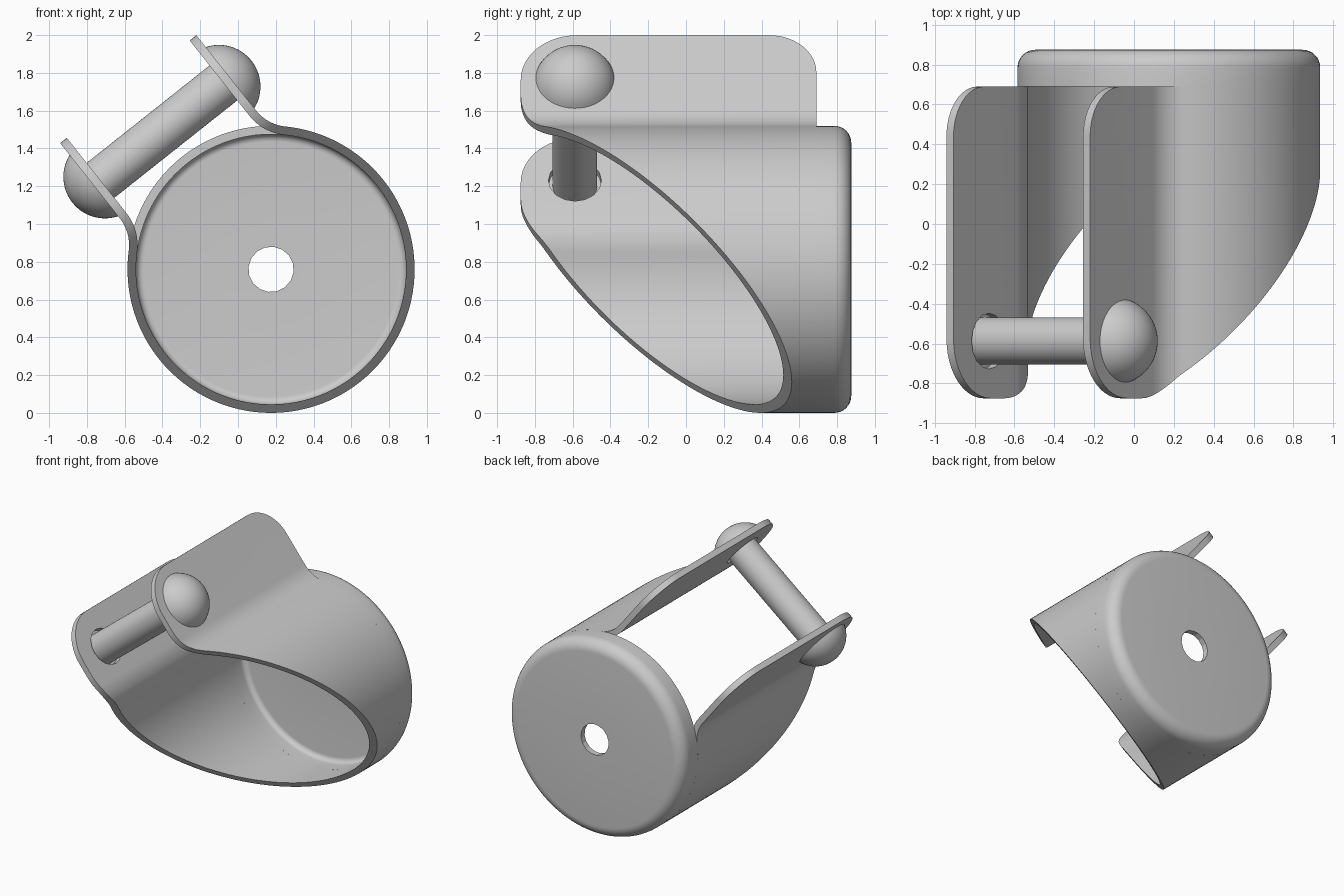
import bpy, bmesh, math
from mathutils import Vector, Matrix

if "Cube" in bpy.data.objects:
    bpy.data.objects.remove(bpy.data.objects["Cube"])

# Main sizes; parts are built upright with the ring axis along y, then tilted
T = 0.045                # sheet thickness
R = 0.7375               # ring mid radius
FLANGE_X = 0.4375        # flange mid distance from the symmetry plane
TOP = 1.217              # flange tip height above the ring axis
BEND = 0.25              # bend radius between flange and ring
RING_Y, FRONT_Y, BACK_Y = 0.69, -0.875, 0.875
PIN_Y, PIN_Z = -0.588, 0.93
PLACE = Matrix.Translation((0.175, 0, 0.76)) @ Matrix.Rotation(math.radians(-38.4), 4, 'Y')

steel = bpy.data.materials.new("plain_grey")
steel.use_nodes = True
steel.diffuse_color = (0.6, 0.6, 0.6, 1)
steel.node_tree.nodes["Principled BSDF"].inputs["Base Color"].default_value = (0.6, 0.6, 0.6, 1)


def make(name, bm):
    bmesh.ops.remove_doubles(bm, verts=bm.verts, dist=1e-5)
    bmesh.ops.recalc_face_normals(bm, faces=bm.faces)
    mesh = bpy.data.meshes.new(name)
    bm.to_mesh(mesh)
    bm.free()
    mesh.materials.append(steel)
    obj = bpy.data.objects.new(name, mesh)
    bpy.context.collection.objects.link(obj)
    obj.matrix_world = PLACE
    return obj


def activate(obj):
    bpy.ops.object.select_all(action='DESELECT')
    obj.select_set(True)
    bpy.context.view_layer.objects.active = obj


def boolean(obj, cutter, operation):
    mod = obj.modifiers.new("cut", 'BOOLEAN')
    mod.operation, mod.object, mod.solver = operation, cutter, 'EXACT'
    activate(obj)
    bpy.ops.object.modifier_apply(modifier=mod.name)
    bpy.data.objects.remove(cutter)


def smooth(obj):
    activate(obj)
    bpy.ops.object.shade_smooth_by_angle(angle=math.radians(30))


def rounded(corners, steps=12):
    """Closed 2D outline from (x, y, fillet radius) corners."""
    pts = []
    for i, (x, y, r) in enumerate(corners):
        p = Vector((x, y))
        if r == 0:
            pts.append(p)
            continue
        a = (Vector(corners[i - 1][:2]) - p).normalized()
        b = (Vector(corners[(i + 1) % len(corners)][:2]) - p).normalized()
        half = a.angle(b) / 2
        centre = p + (a + b).normalized() * r / math.sin(half)
        start = p + a * r / math.tan(half) - centre
        end = p + b * r / math.tan(half) - centre
        sweep = start.angle(end)
        for k in range(steps + 1):
            t = k / steps
            pts.append(centre + (start * math.sin((1 - t) * sweep)
                                 + end * math.sin(t * sweep)) / math.sin(sweep))
    return pts


def revolve(profile, segments, closed):
    """Turn a (radius, y) profile about the y axis."""
    bm = bmesh.new()
    rings = []
    for k in range(segments):
        a = math.tau * k / segments
        rings.append([bm.verts.new((r * math.sin(a), y, r * math.cos(a))) for r, y in profile])
    for k in range(segments):
        p, q = rings[k - 1], rings[k]
        for i in range(0 if closed else 1, len(profile)):
            bm.faces.new((p[i - 1], p[i], q[i], q[i - 1]))
    return bm


def cylinder(name, radius, length, segments, matrix):
    bm = bmesh.new()
    bmesh.ops.create_cone(bm, cap_ends=True, segments=segments, radius1=radius,
                          radius2=radius, depth=length, matrix=matrix)
    return make(name, bm)


def extrude(bm, offset):
    grown = bmesh.ops.extrude_face_region(bm, geom=bm.faces[:])
    bmesh.ops.translate(bm, vec=offset,
                        verts=[v for v in grown["geom"] if isinstance(v, bmesh.types.BMVert)])


def band_side(s):
    """Open band section at offset s from the mid line, from tip to tip."""
    alpha = math.asin((FLANGE_X + BEND) / (R + BEND))
    cx, cz = FLANGE_X + BEND, (R + BEND) * math.cos(alpha)
    half = [(FLANGE_X + s, TOP + 0.1)]
    for k in range(13):
        a = math.pi + (math.pi / 2 - alpha) * k / 12
        half.append((cx + (BEND - s) * math.cos(a), cz + (BEND - s) * math.sin(a)))
    for k in range(1, 49):
        a = alpha + (math.pi - alpha) * k / 48
        half.append(((R + s) * math.sin(a), -(R + s) * -math.cos(a)))
    return half + [(-x, z) for x, z in reversed(half[:-1])]


# Band: wrapped sheet with two flanges
bm = bmesh.new()
outer = [bm.verts.new((x, -1, z)) for x, z in band_side(T / 2)]
inner = [bm.verts.new((x, -1, z)) for x, z in band_side(-T / 2)]
for i in range(1, len(outer)):
    bm.faces.new((outer[i - 1], outer[i], inner[i], inner[i - 1]))
extrude(bm, (0, 2, 0))
band = make("clamp_band", bm)

# Side outline trims the flange corners and the slanted mouth
outline = rounded([(RING_Y, -0.89, 0), (RING_Y, TOP, 0.25),
                   (FRONT_Y, TOP, 0.3), (FRONT_Y, 0.675, 0.31)])
bm = bmesh.new()
bm.faces.new([bm.verts.new((-1, y, z)) for y, z in outline])
extrude(bm, (2, 0, 0))
boolean(band, make("outline_cutter", bm), 'INTERSECT')

# Clearance holes through both flanges
across = Matrix.Translation((0, PIN_Y, PIN_Z)) @ Matrix.Rotation(math.pi / 2, 4, 'Y')
boolean(band, cylinder("pin_hole_cutter", 0.14, 2, 16, across), 'DIFFERENCE')
smooth(band)

# Back cup: full ring with a rounded rim, closed by a plate with a centre hole
ro, ri = R + T / 2, R - T / 2
cup = make("back_cup", revolve(rounded([
    (ri, RING_Y, 0), (ro, RING_Y, 0), (ro, BACK_Y, 0.09), (0.05, BACK_Y, 0),
    (0.05, BACK_Y - T, 0), (ri, BACK_Y - T, 0.04)], 8), 104, True))
boolean(cup, cylinder("centre_hole_cutter", 0.12, 1, 16,
                      Matrix.Translation((0, BACK_Y, 0)) @ Matrix.Rotation(math.pi / 2, 4, 'X')),
        'DIFFERENCE')
smooth(cup)

# Pin between the flanges
face = FLANGE_X + T / 2
smooth(cylinder("pin", 0.118, 2 * face, 48, across))

# Domed heads on the outer flange faces
DOME, CENTRE = 0.22, 0.385
low = math.asin((face - CENTRE) / DOME)
arc = [low + (math.pi / 2 - low) * k / 14 for k in range(15)]
profile = [(0, face)] + [(DOME * math.cos(a), CENTRE + DOME * math.sin(a)) for a in arc]
for name, side in (("left_pin_head", -1), ("right_pin_head", 1)):
    bm = revolve(profile, 48, False)
    bmesh.ops.transform(bm, verts=bm.verts, matrix=Matrix.Translation((0, PIN_Y, PIN_Z))
                        @ Matrix.Rotation(side * math.pi / 2, 4, 'Z'))
    smooth(make(name, bm))
